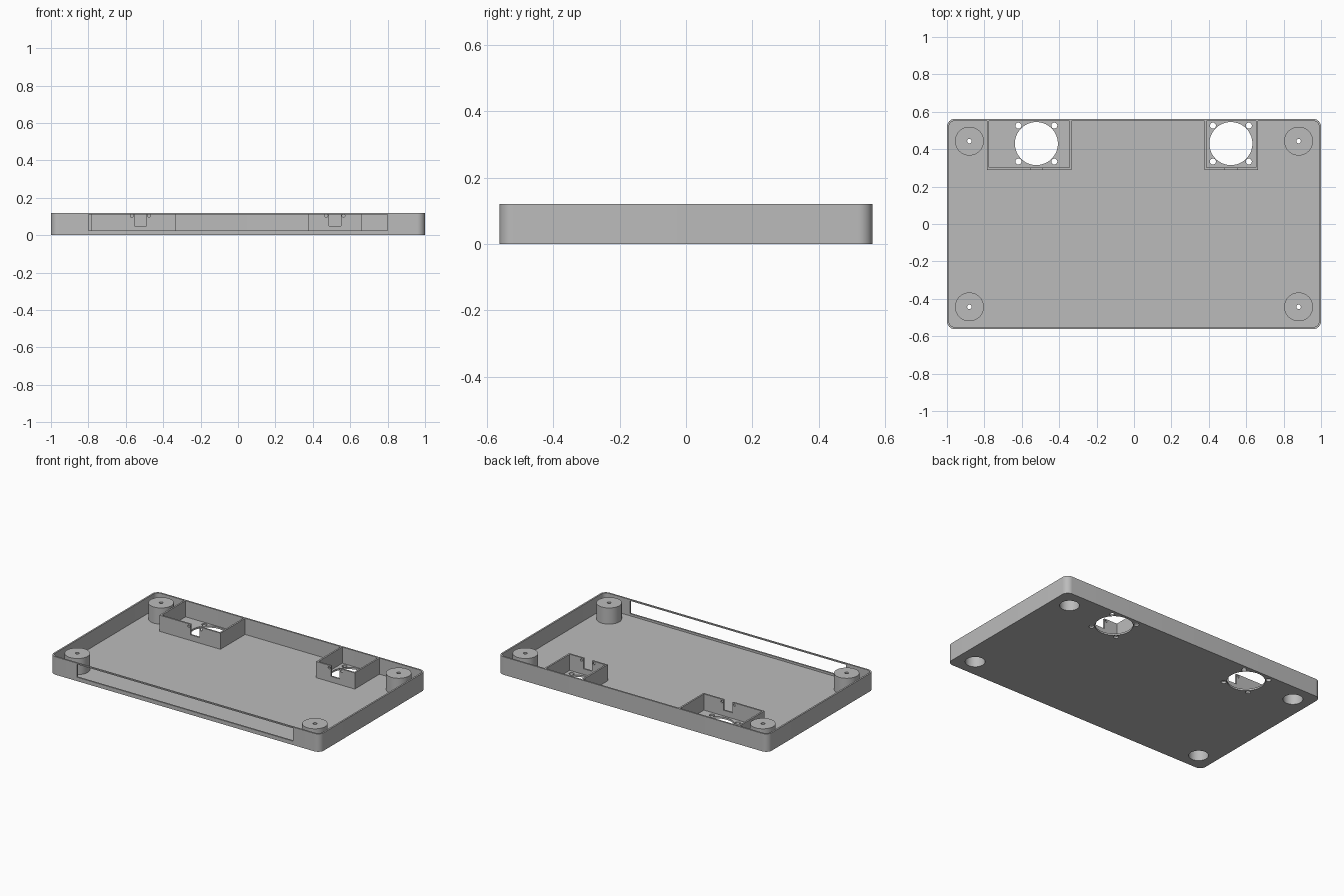
import bpy, bmesh, math

if "Cube" in bpy.data.objects:
    bpy.data.objects.remove(bpy.data.objects["Cube"], do_unlink=True)

HEIGHT, FLOOR, WALL = 0.12, 0.012, 0.011
HALF_X, HALF_Y = 1.0, 0.562
BACK = HALF_Y - WALL

grey = bpy.data.materials.new("plain grey")
grey.use_nodes = True
grey.diffuse_color = (0.5, 0.5, 0.5, 1)
grey.node_tree.nodes["Principled BSDF"].inputs["Base Color"].default_value = (0.5, 0.5, 0.5, 1)


def prism(name, outline, z0, z1):
    """Extrude a flat outline between two heights."""
    bm = bmesh.new()
    base = bm.faces.new([bm.verts.new((x, y, z0)) for x, y in outline])
    top = bmesh.ops.extrude_face_region(bm, geom=[base])["geom"]
    verts = [v for v in top if isinstance(v, bmesh.types.BMVert)]
    bmesh.ops.translate(bm, verts=verts, vec=(0, 0, z1 - z0))
    bmesh.ops.recalc_face_normals(bm, faces=bm.faces)
    mesh = bpy.data.meshes.new(name)
    bm.to_mesh(mesh)
    bm.free()
    mesh.materials.append(grey)
    obj = bpy.data.objects.new(name, mesh)
    bpy.context.collection.objects.link(obj)
    return obj


def circle(x, y, r, n=48):
    return [(x + r * math.cos(2 * math.pi * i / n),
             y + r * math.sin(2 * math.pi * i / n)) for i in range(n)]


def rect(x0, x1, y0, y1):
    return [(x0, y0), (x1, y0), (x1, y1), (x0, y1)]


def rounded(hx, hy, r, steps=10):
    pts = []
    for q, (sx, sy) in enumerate(((1, 1), (-1, 1), (-1, -1), (1, -1))):
        for i in range(steps + 1):
            a = math.pi / 2 * (q + i / steps)
            pts.append((sx * (hx - r) + r * math.cos(a), sy * (hy - r) + r * math.sin(a)))
    return pts


def select(obj):
    bpy.ops.object.select_all(action="DESELECT")
    obj.select_set(True)
    bpy.context.view_layer.objects.active = obj


def cut(obj, *cutter):
    """Subtract a prism, or a ready-made cutter object."""
    tool = cutter[0] if len(cutter) == 1 else prism("cutter", *cutter)
    mod = obj.modifiers.new("cut", "BOOLEAN")
    mod.operation, mod.solver, mod.object = "DIFFERENCE", "EXACT", tool
    select(obj)
    bpy.ops.object.modifier_apply(modifier=mod.name)
    bpy.data.objects.remove(tool, do_unlink=True)


def finish(obj):
    select(obj)
    bpy.ops.object.shade_smooth_by_angle(angle=math.radians(30))


# Fan bays: name, left wall, right wall, fan centre
BAYS = (("wide", -0.785, -0.333, -0.522), ("narrow", 0.376, 0.662, 0.518))
FAN_Y = 0.43
POSTS = [(sx * 0.88, sy * 0.443) for sx in (-1, 1) for sy in (-1, 1)]

# Tray with rounded corners and a long slot in the front wall
tray = prism("tray", rounded(HALF_X, HALF_Y, 0.042), 0, HEIGHT)
cut(tray, rounded(HALF_X - WALL, BACK, 0.031), FLOOR, HEIGHT + 0.1)
cut(tray, rect(-0.8, 0.8, -HALF_Y - 0.1, -HALF_Y + 0.03), 0.026, 0.112)

# Fan openings with four screw holes each
for _, _, _, cx in BAYS:
    cut(tray, circle(cx, FAN_Y, 0.115, 64), -0.05, 0.05)
    for sx in (-1, 1):
        for sy in (-1, 1):
            cut(tray, circle(cx + sx * 0.096, FAN_Y + sy * 0.096, 0.016, 24), -0.05, 0.05)

# Corner posts, bored from below with a small pin hole through the top
for x, y in POSTS:
    cut(tray, circle(x, y, 0.06), -0.05, 0.05)
for i, (x, y) in enumerate(POSTS):
    post = prism(f"corner_post_{i + 1}", circle(x, y, 0.077), FLOOR, HEIGHT)
    cut(post, circle(x, y, 0.06), -0.05, HEIGHT - 0.018)
    cut(post, circle(x, y, 0.012, 24), 0, HEIGHT + 0.05)
    finish(post)
finish(tray)

# Three-sided bay walls with a cable notch and two tie holes
for name, x0, x1, cx in BAYS:
    y0 = 0.29
    outline = [(x0, BACK), (x0, y0), (x1, y0), (x1, BACK), (x1 - WALL, BACK),
               (x1 - WALL, y0 + WALL), (x0 + WALL, y0 + WALL), (x0 + WALL, BACK)]
    bay = prism(f"{name}_bay_wall", outline, FLOOR, HEIGHT)
    cut(bay, rect(cx - 0.032, cx + 0.032, y0 - 0.05, y0 + 0.05), 0.05, HEIGHT + 0.05)
    for side in (-1, 1):
        hole = prism("tie_cutter", circle(0, 0, 0.008, 16), -0.05, 0.05)
        hole.rotation_euler.x = math.pi / 2
        hole.location = (cx + side * 0.046, y0, 0.104)
        bpy.context.view_layer.update()
        cut(bay, hole)
    finish(bay)
